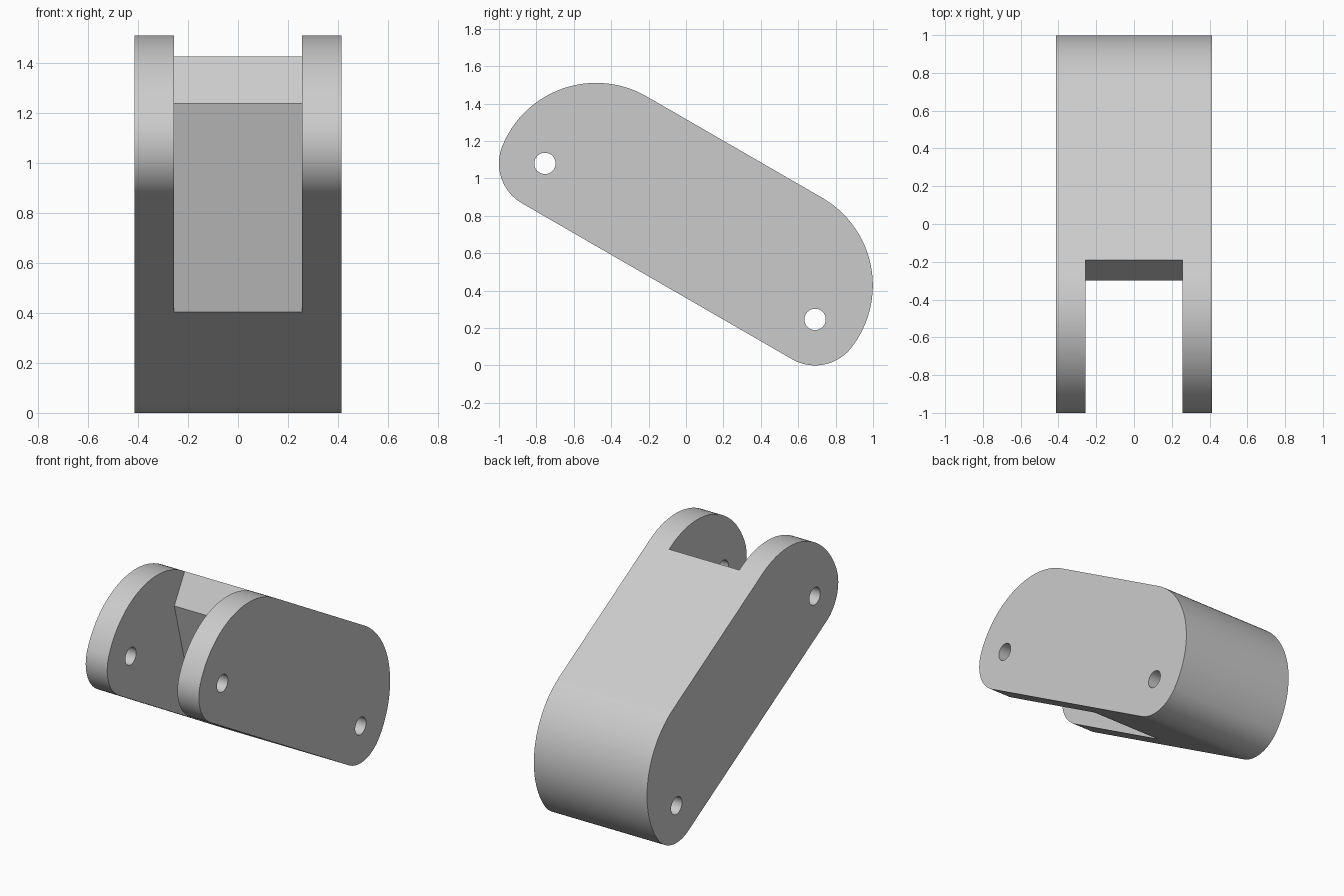
import bpy
import bmesh
from math import atan2, cos, pi, radians, sin, sqrt
from mathutils import Vector

if "Cube" in bpy.data.objects:
    bpy.data.objects.remove(bpy.data.objects["Cube"])

HALF_WIDTH, SLOT_HALF = 0.414, 0.257
HEIGHT = 0.828          # across the flat edges
PIN_U = 0.834           # half the pin spacing
SMALL_R, BIG_R, HOLE_R = 0.246, 0.541, 0.057
TILT = radians(30)
MID_Y, MID_Z = -0.032, 0.663

grey = bpy.data.materials.new("light_grey")
grey.use_nodes = True
colour = (0.6, 0.6, 0.6, 1)
grey.diffuse_color = colour
grey.node_tree.nodes["Principled BSDF"].inputs["Base Color"].default_value = colour


def place(x, u, v):
    """Tilt a point of the side profile into position."""
    v -= SMALL_R
    return Vector((x, MID_Y + u * cos(TILT) + v * sin(TILT),
                   MID_Z - u * sin(TILT) + v * cos(TILT)))


def arc(cu, cv, radius, start, end, steps):
    angles = [start + (end - start) * i / steps for i in range(steps + 1)]
    return [(cu + radius * cos(a), cv + radius * sin(a)) for a in angles]


def extrude(name, profile, half_width):
    bm = bmesh.new()
    base = bm.faces.new([bm.verts.new(place(-half_width, u, v)) for u, v in profile])
    top = bmesh.ops.extrude_face_region(bm, geom=[base])["geom"]
    verts = [g for g in top if isinstance(g, bmesh.types.BMVert)]
    bmesh.ops.translate(bm, verts=verts, vec=(2 * half_width, 0, 0))
    bmesh.ops.recalc_face_normals(bm, faces=bm.faces)
    mesh = bpy.data.meshes.new(name)
    bm.to_mesh(mesh)
    bm.free()
    mesh.materials.append(grey)
    obj = bpy.data.objects.new(name, mesh)
    bpy.context.collection.objects.link(obj)
    return obj


# Link body: each end blends a small arc round the pin into a large arc
big_v = HEIGHT - BIG_R
big_u = PIN_U - sqrt((BIG_R - SMALL_R) ** 2 - (big_v - SMALL_R) ** 2)
blend = atan2(SMALL_R - big_v, PIN_U - big_u)
half = arc(PIN_U, SMALL_R, SMALL_R, -pi / 2, blend, 24)
half += arc(big_u, big_v, BIG_R, blend, pi / 2, 32)[1:]
body = extrude("link_body", half + [(-u, v) for u, v in reversed(half)], HALF_WIDTH)

# Fork slot with an undercut floor, and the two pin holes
slot = [(-0.519, 1), (-0.519, 0.611), (0.192, -0.1), (-1.5, -0.1), (-1.5, 1)]
cutters = [extrude("slot_cutter", slot, SLOT_HALF)]
for side in (-1, 1):
    circle = arc(side * PIN_U, SMALL_R, HOLE_R, 0, 2 * pi, 40)[:-1]
    cutters.append(extrude("pin_hole_cutter", circle, 0.6))

bpy.context.view_layer.objects.active = body
body.select_set(True)
for cutter in cutters:
    cutter.hide_render = True
    mod = body.modifiers.new("cut", "BOOLEAN")
    mod.operation = "DIFFERENCE"
    mod.solver = "EXACT"
    mod.object = cutter
    bpy.ops.object.modifier_apply(modifier=mod.name)
    bpy.data.objects.remove(cutter)

bpy.ops.object.shade_smooth_by_angle(angle=radians(30))
